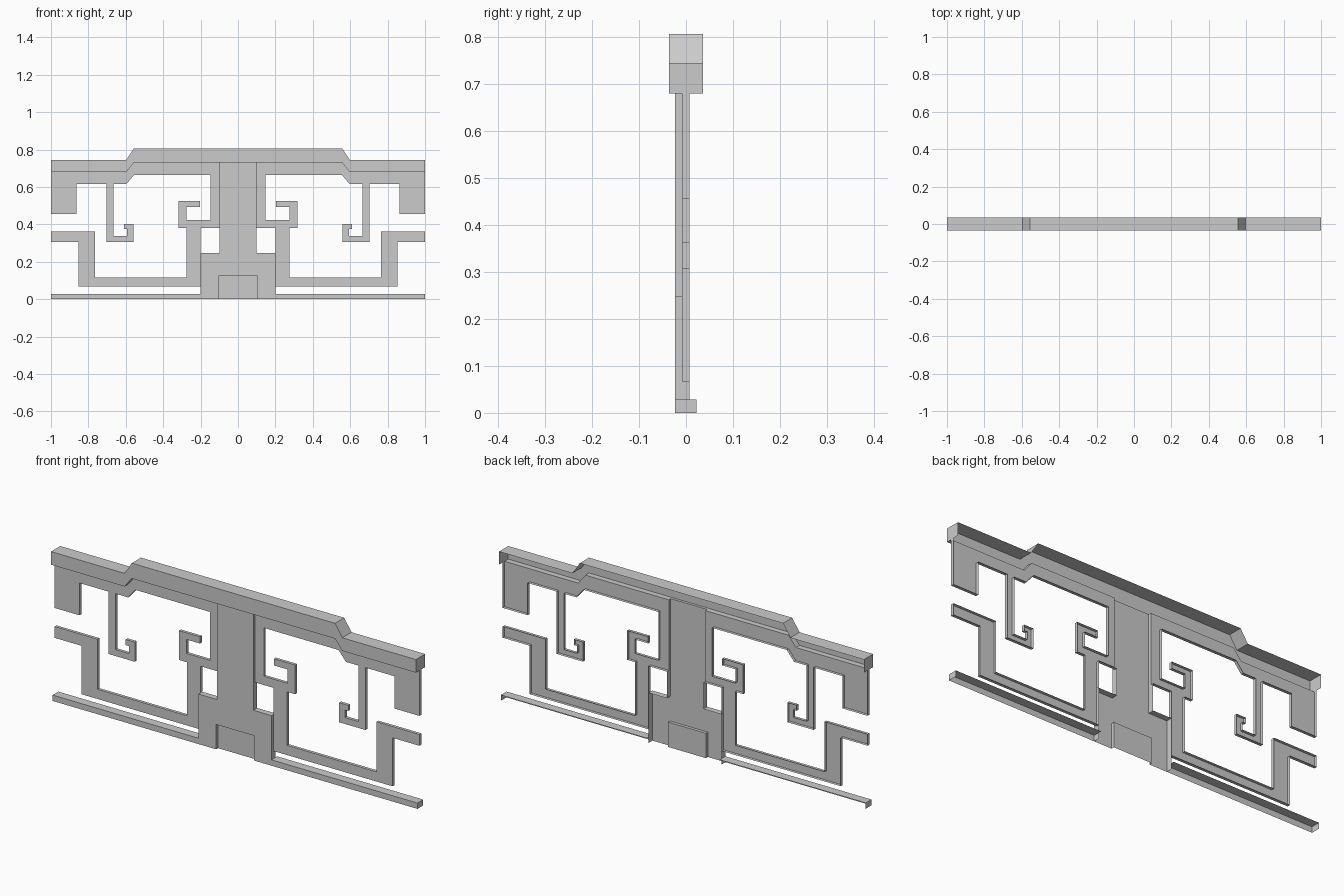
import bpy
import bmesh

FRONT, PANEL, BACK = -0.023, -0.008, 0.007   # depth planes shared by the parts


def sheet(name, y, wall, outline):
    """Open-backed half shell, mirrored in x.
    Each outline point is (x, z) or (x, z, depth): the edge leaving it is
    folded back to that depth (None = no wall, omitted = default)."""
    bm = bmesh.new()
    front = [bm.verts.new((p[0], y, p[1])) for p in outline]
    bm.faces.new(front)
    n = len(outline)
    for i, p in enumerate(outline):
        depth = p[2] if len(p) > 2 else wall
        if depth is None:
            continue
        a, b = front[i], front[(i + 1) % n]
        a2 = bm.verts.new((a.co.x, depth, a.co.z))
        b2 = bm.verts.new((b.co.x, depth, b.co.z))
        bm.faces.new((b, a, a2, b2))
    bmesh.ops.remove_doubles(bm, verts=bm.verts, dist=1e-5)
    mesh = bpy.data.meshes.new(name)
    bm.to_mesh(mesh)
    bm.free()
    obj = bpy.data.objects.new(name, mesh)
    bpy.context.collection.objects.link(obj)
    mirror = obj.modifiers.new("Mirror", 'MIRROR')
    mirror.use_clip = True
    return obj


# Stepped top rail: front, top and ends, plus a ledge back to the panels
sheet("top_rail", -0.036, 0.036, [
    (0, 0.73, FRONT), (0.1, 0.73, PANEL), (0.557, 0.73, PANEL),
    (0.597, 0.68, PANEL), (1, 0.68), (1, 0.745), (0.597, 0.745),
    (0.557, 0.806), (0, 0.806, None)])

# Fretwork with hanging hooks and scrolls
sheet("fretwork", PANEL, BACK, [
    (0.1, 0.73, None), (0.1, 0.38), (0.2, 0.38), (0.2, 0.25, None),
    (0.2, 0.067), (0.853, 0.067), (0.853, 0.307), (1, 0.307),
    (1, 0.363), (0.765, 0.363), (0.765, 0.115), (0.275, 0.115),
    (0.275, 0.38), (0.318, 0.38), (0.318, 0.525), (0.203, 0.525),
    (0.203, 0.492), (0.276, 0.492), (0.276, 0.423), (0.147, 0.423),
    (0.147, 0.663), (0.557, 0.663), (0.597, 0.615), (0.665, 0.615),
    (0.665, 0.338), (0.593, 0.338), (0.593, 0.375), (0.61, 0.375),
    (0.61, 0.403), (0.56, 0.403), (0.56, 0.306), (0.704, 0.306),
    (0.704, 0.615), (0.863, 0.615), (0.863, 0.455), (1, 0.455),
    (1, 0.68, None), (0.597, 0.68, None), (0.557, 0.73, None)])

# Centre post with wider foot and a notch for the recess
sheet("centre_post", FRONT, BACK, [
    (0, 0.123, PANEL), (0.104, 0.123, PANEL), (0.104, 0, None), (0.2, 0),
    (0.2, 0.248), (0.1, 0.248), (0.1, 0.38, PANEL), (0.1, 0.73, None),
    (0, 0.73, None)])

# Recessed plate in the foot
sheet("foot_recess", PANEL, None, [
    (0, 0), (0.104, 0), (0.104, 0.123), (0, 0.123)])

# Bottom rails on both sides of the foot
sheet("bottom_rail", FRONT, 0.022, [
    (0.2, 0, None), (1, 0), (1, 0.029), (0.2, 0.029, None)])
